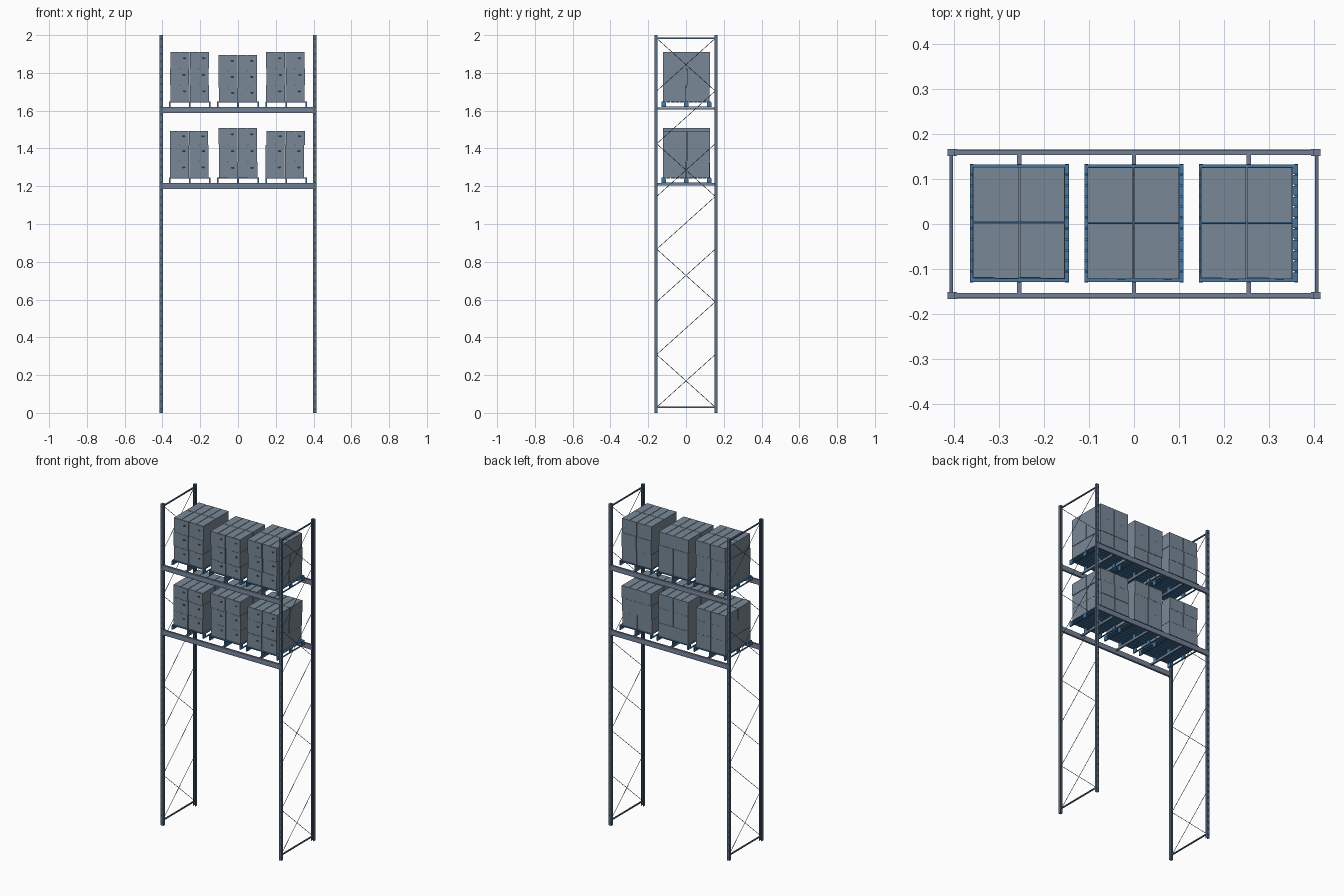
import bpy, bmesh, random
from mathutils import Vector, Matrix

if "Cube" in bpy.data.objects:
    bpy.data.objects.remove(bpy.data.objects["Cube"])

random.seed(4)


def material(name, rgb):
    m = bpy.data.materials.new(name)
    m.diffuse_color = (*rgb, 1)
    m.use_nodes = True
    m.node_tree.nodes["Principled BSDF"].inputs["Base Color"].default_value = m.diffuse_color
    return m


STEEL = material("dark_steel", (0.10, 0.16, 0.24))
BEAM = material("beam_steel", (0.17, 0.22, 0.31))
BLUE = material("pallet_blue", (0.06, 0.19, 0.37))
CARTON = material("slate_carton", (0.19, 0.25, 0.31))
DARK = material("dark_opening", (0.03, 0.04, 0.05))


def box(bm, x0, x1, y0, y1, z0, z1):
    mat = Matrix.Translation(((x0 + x1) / 2, (y0 + y1) / 2, (z0 + z1) / 2)) @ \
        Matrix.Diagonal((x1 - x0, y1 - y0, z1 - z0, 1))
    bmesh.ops.create_cube(bm, size=1, matrix=mat)


def rod(bm, a, b, r):
    a, b = Vector(a), Vector(b)
    d = b - a
    mat = Matrix.Translation((a + b) / 2) @ d.to_track_quat('Z', 'Y').to_matrix().to_4x4()
    bmesh.ops.create_cone(bm, cap_ends=True, segments=6, radius1=r, radius2=r,
                          depth=d.length, matrix=mat)


def prism(bm, pts, direction):
    face = bm.faces.new([bm.verts.new(p) for p in pts])
    out = bmesh.ops.extrude_face_region(bm, geom=[face])
    bmesh.ops.translate(bm, vec=direction,
                        verts=[v for v in out["geom"] if isinstance(v, bmesh.types.BMVert)])


def finish(bm, name, mat=None):
    bmesh.ops.recalc_face_normals(bm, faces=bm.faces)
    me = bpy.data.meshes.new(name)
    bm.to_mesh(me)
    bm.free()
    ob = bpy.data.objects.new(name, me)
    bpy.context.collection.objects.link(ob)
    if mat:
        me.materials.append(mat)
    return ob


PX, PY = 0.4065, 0.159
SIDES = (-1, 1)

# upright posts: lipped channels opening toward the inside of the frame
posts, slots, caps = bmesh.new(), bmesh.new(), bmesh.new()
half = [(0.0085, 0.008), (0.0085, -0.008), (0.004, -0.008), (0.004, -0.006),
        (0.0065, -0.006), (0.0065, 0.006)]
profile = half + [(-x, y) for x, y in reversed(half)]
for sx in SIDES:
    for sy in SIDES:
        cx, cy = sx * PX, sy * PY
        prism(posts, [(cx + x, cy + sy * y, 0) for x, y in profile], (0, 0, 1.999))
        box(caps, cx - 0.0085, cx + 0.0085, cy - 0.008, cy + 0.008, 1.998, 2)
        yf = cy + sy * 0.008
        for i in range(50):
            z = 0.02 + i * 0.04
            for dx in (-0.004, 0.004):
                box(slots, cx + dx - 0.0013, cx + dx + 0.0013, yf - 0.0003, yf + 0.0003,
                    z - 0.006, z + 0.006)
finish(posts, "upright_posts", STEEL)
finish(caps, "post_caps", BEAM)
finish(slots, "post_slots", DARK)

# side frame bracing: crossed panels alternating with single diagonals
brace = bmesh.new()
for sx in SIDES:
    x = sx * PX
    for z in (0.03, 1.983):
        box(brace, x - 0.0035, x + 0.0035, -0.155, 0.155, z - 0.0035, z + 0.0035)
    for i in range(7):
        z0, z1 = 0.03 + i * 0.279, 0.03 + (i + 1) * 0.279
        rod(brace, (x - 0.002, -0.155, z0), (x - 0.002, 0.155, z1), 0.0014)
        if i % 2 == 0:
            rod(brace, (x + 0.002, 0.155, z0), (x + 0.002, -0.155, z1), 0.0014)
finish(brace, "side_bracing", STEEL)

# stepped beams, end connectors and depth supports on each level
LEVELS = (1.217, 1.619)
for n, top in enumerate(LEVELS):
    bm = bmesh.new()
    for sy in SIDES:
        sec = [(0.153, -0.031), (0.1655, -0.031), (0.1655, -0.017), (0.1645, -0.015),
               (0.1645, 0), (0.153, 0)]
        prism(bm, [(-0.398, sy * y, top + z) for y, z in sec], (0.796, 0, 0))
        for sx in SIDES:
            xs = sorted((sx * 0.394, sx * 0.399))
            box(bm, *xs, *sorted((sy * 0.151, sy * 0.167)), top - 0.033, top + 0.001)
    for cx in (-0.255, 0, 0.255):
        box(bm, cx - 0.005, cx + 0.005, -0.156, 0.156, top - 0.012, top - 0.001)
    finish(bm, f"level_{n}_beams", BEAM)


def pallet(cx, z, name):
    bm = bmesh.new()
    y0, y1 = -0.130, 0.134
    count = 11
    pitch = (y1 - y0) / count
    for i in range(count):  # deck boards
        y = y0 + i * pitch
        box(bm, cx - 0.11, cx + 0.11, y + 0.0015, y + pitch - 0.0015, z + 0.0245, z + 0.029)
    for dx in (-0.106, 0, 0.106):  # blocks and runners
        box(bm, cx + dx - 0.004, cx + dx + 0.004, y0, y1, z, z + 0.004)
        for y in (y0 + 0.012, 0.002, y1 - 0.012):
            box(bm, cx + dx - 0.004, cx + dx + 0.004, y - 0.012, y + 0.012, z + 0.004, z + 0.0245)
    finish(bm, name, BLUE)


def cartons(cx, bounds, name):
    bm, holes = bmesh.new(), bmesh.new()
    w, d = 0.1, 0.122
    for z0, z1 in zip(bounds, bounds[1:]):
        sx, sy = random.uniform(-0.003, 0.003), random.uniform(-0.001, 0.001)
        for ix in SIDES:
            for iy in SIDES:
                x, y = cx + sx + ix * 0.0515, 0.003 + sy + iy * 0.0622
                x0, x1, ya, yb = x - w / 2, x + w / 2, y - d / 2, y + d / 2
                box(bm, x0, x1, ya, yb, z0, z1 - 0.003)
                # two lid flaps leaving a seam
                box(bm, x0, x - 0.0013, ya, yb, z1 - 0.003, z1 - 0.0005)
                box(bm, x + 0.0013, x1, ya, yb, z1 - 0.003, z1 - 0.0005)
                # overlapping panel on the front and oval hand hole
                if iy < 0:
                    box(bm, x - 0.003, x1, ya - 0.0015, ya, z0, z1 - 0.003)
                    m = Matrix.Translation((x + 0.023, ya - 0.0015, z0 + (z1 - z0) * 0.62)) @ \
                        Matrix.Rotation(1.5708, 4, 'X') @ Matrix.Diagonal((0.0095, 0.0055, 0.001, 1))
                    bmesh.ops.create_cone(holes, cap_ends=True, segments=12, radius1=1,
                                          radius2=1, depth=1, matrix=m)
    finish(bm, name, CARTON)
    finish(holes, name + "_hand_holes", DARK)


# three loaded pallets per level, with slightly different layer heights
LAYERS = (((0.087, 0.172, 0.247), (0.083, 0.175, 0.262), (0.087, 0.172, 0.247)),
          ((0.088, 0.175, 0.263), (0.075, 0.165, 0.247), (0.088, 0.175, 0.263)))
for n, top in enumerate(LEVELS):
    for i, cx in enumerate((-0.255, 0, 0.255)):
        pallet(cx, top, f"level_{n}_pallet_{i}")
        base = top + 0.029
        load_x = cx - (0.002 if i < 2 else 0.005)
        cartons(load_x, [base] + [base + h for h in LAYERS[n][i]], f"level_{n}_cartons_{i}")
